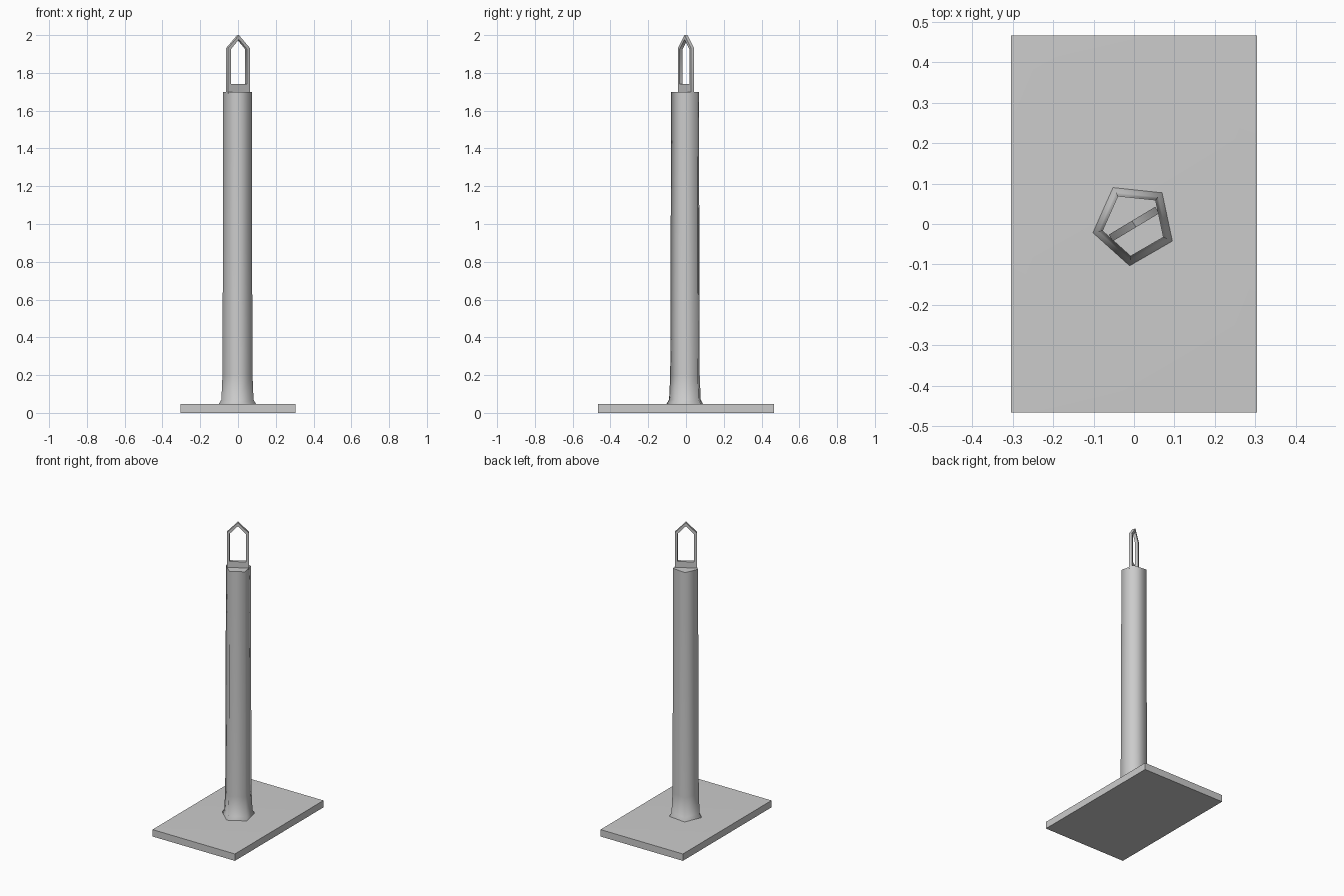
import bpy, bmesh
from math import radians, cos, sin

if "Cube" in bpy.data.objects:
    bpy.data.objects.remove(bpy.data.objects["Cube"])


def finish(name, bm, smooth_angle=None):
    bmesh.ops.recalc_face_normals(bm, faces=bm.faces)
    me = bpy.data.meshes.new(name)
    bm.to_mesh(me)
    bm.free()
    ob = bpy.data.objects.new(name, me)
    bpy.context.collection.objects.link(ob)
    if smooth_angle:
        bpy.ops.object.select_all(action='DESELECT')
        bpy.context.view_layer.objects.active = ob
        ob.select_set(True)
        bpy.ops.object.shade_smooth_by_angle(angle=radians(smooth_angle))
    return ob


def stack(name, rings, smooth_angle):
    """Skin a list of equal-length point rings and cap both ends."""
    bm = bmesh.new()
    loops = [[bm.verts.new(p) for p in ring] for ring in rings]
    n = len(loops[0])
    for a, b in zip(loops, loops[1:]):
        for i in range(n):
            j = (i + 1) % n
            bm.faces.new((a[i], a[j], b[j], b[i]))
    bm.faces.new(loops[0])
    bm.faces.new(loops[-1])
    return finish(name, bm, smooth_angle)


def rect(hx, hy, z):
    return [(-hx, -hy, z), (hx, -hy, z), (hx, hy, z), (-hx, hy, z)]


def pentagon(r, z):
    angles = [radians(48 + 72 * k) for k in range(5)]
    return [(r * cos(a), r * sin(a), z) for a in angles]


# base plate with a seam line round its edge and a softly shaded rim
stack("base_plate", [rect(0.304, 0.467, 0), rect(0.304, 0.467, 0.025),
                     rect(0.304, 0.467, 0.046), rect(0.25, 0.413, 0.048)], 60)

# five-sided post with a flared foot
stack("post", [pentagon(0.104, 0.04), pentagon(0.104, 0.048), pentagon(0.09, 0.07),
               pentagon(0.084, 0.2), pentagon(0.08, 1.4), pentagon(0.08, 1.7)], 80)

# pointed open loop on top: outer and inner outlines (across, height)
outer = [(-0.067, 1.69), (0.067, 1.69), (0.067, 1.932), (0, 2.0), (-0.067, 1.932)]
inner = [(-0.05, 1.74), (0.05, 1.74), (0.05, 1.925), (0, 1.977), (-0.05, 1.925)]
turn, half = radians(31), 0.0095
bm = bmesh.new()


def place(outline, d):
    return [bm.verts.new((u * cos(turn) - d * sin(turn), u * sin(turn) + d * cos(turn), z))
            for u, z in outline]


section = [place(outer, -half), place(outer, half), place(inner, half), place(inner, -half)]
for k in range(4):
    a, b = section[k], section[(k + 1) % 4]
    for i in range(5):
        j = (i + 1) % 5
        bm.faces.new((a[i], a[j], b[j], b[i]))
finish("top_loop", bm, 50)
